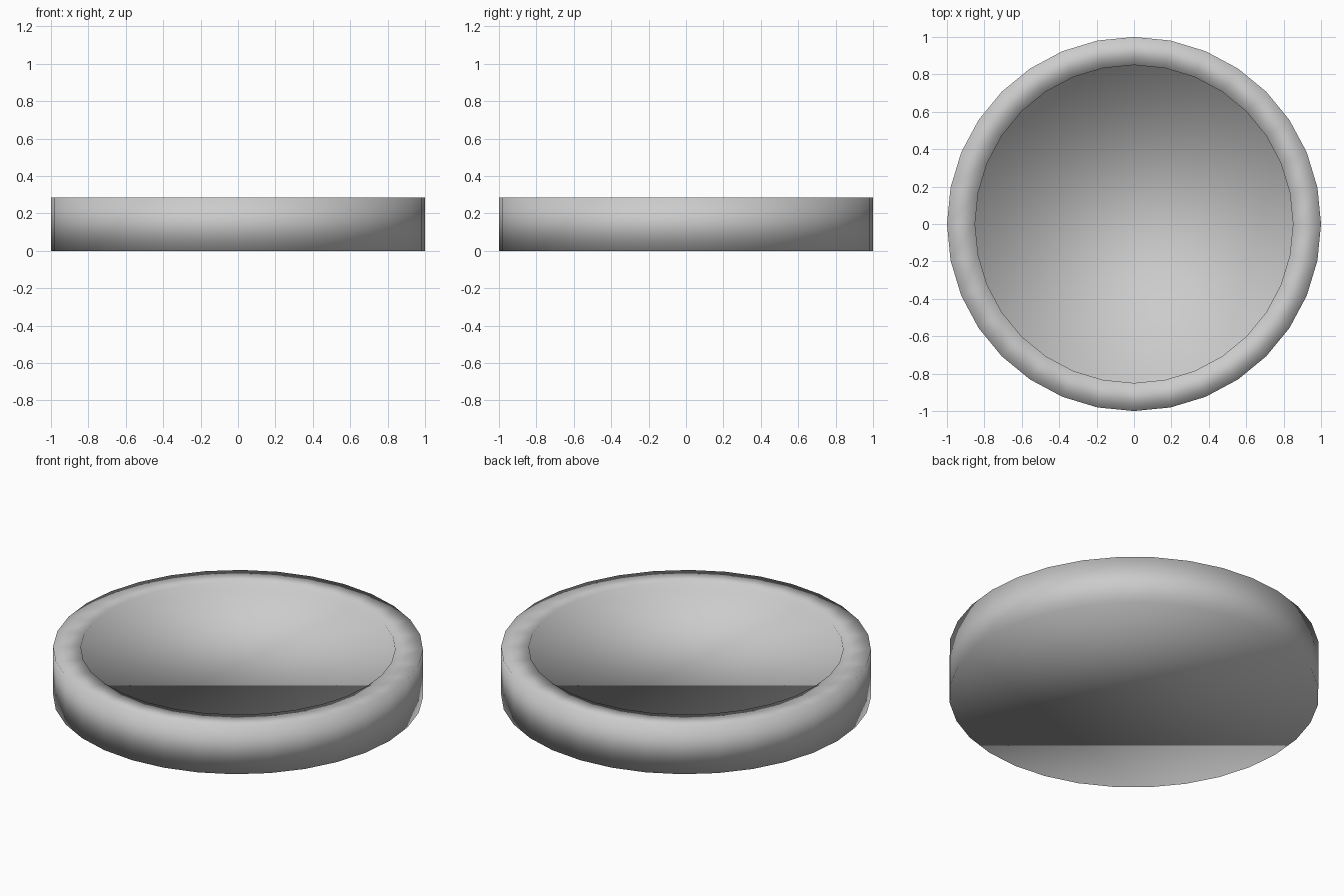
import bpy, bmesh

if "Cube" in bpy.data.objects:
    bpy.data.objects.remove(bpy.data.objects["Cube"])

SIDES = 32
RADIUS = 1.0
HEIGHT = 0.286
RIM = 0.15
RECESS = 0.05

bm = bmesh.new()

# Solid disc standing on the ground
bmesh.ops.create_cone(bm, cap_ends=True, segments=SIDES,
                      radius1=RADIUS, radius2=RADIUS, depth=HEIGHT)
bmesh.ops.translate(bm, verts=bm.verts, vec=(0, 0, HEIGHT / 2))


def scale_face(face, factor):
    for v in face.verts:
        v.co.x *= factor
        v.co.y *= factor


def extrude_face(face):
    return bmesh.ops.extrude_discrete_faces(bm, faces=[face])["faces"][0]


# Flat rim around the top, then a shallow sunken floor
top = max(bm.faces, key=lambda f: f.calc_center_median().z)
top = extrude_face(top)
scale_face(top, 1 - RIM / RADIUS)
floor = extrude_face(top)
for v in floor.verts:
    v.co.z -= RECESS

# The whole disc is smooth shaded, without sharp edges
bmesh.ops.recalc_face_normals(bm, faces=bm.faces)
for f in bm.faces:
    f.smooth = True

mesh = bpy.data.meshes.new("shallow_dish")
bm.to_mesh(mesh)
bm.free()
dish = bpy.data.objects.new("shallow_dish", mesh)
bpy.context.collection.objects.link(dish)
